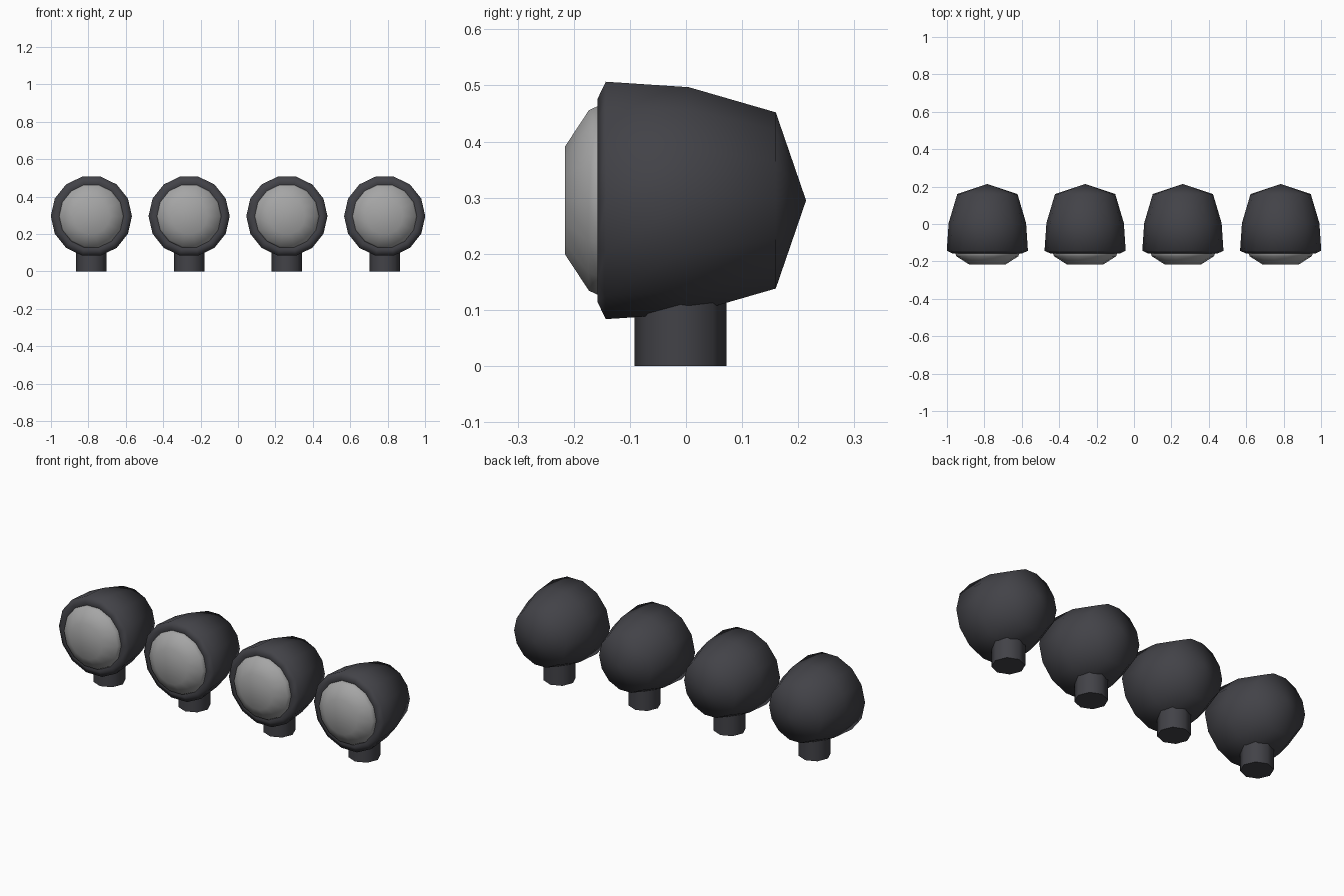
import bpy, bmesh, math
from mathutils import Vector

if "Cube" in bpy.data.objects:
    bpy.data.objects.remove(bpy.data.objects["Cube"])

SIDES, CZ = 14, 0.295


def material(name, rgb):
    m = bpy.data.materials.new(name)
    m.diffuse_color = (*rgb, 1)
    m.use_nodes = True
    m.node_tree.nodes["Principled BSDF"].inputs["Base Color"].default_value = m.diffuse_color
    return m


dark = material("dark_housing", (0.055, 0.055, 0.064))
glass = material("grey_lens", (0.38, 0.38, 0.38))


def lathe(name, profile, origin, axis, sides, mat, angle):
    """Spin (position, radius) pairs around the y or z axis; ends are capped."""
    bm = bmesh.new()
    rings = []
    for p, r in profile:
        ring = []
        for i in range(sides if r > 0 else 1):
            a = 2 * math.pi * i / sides
            u, v = r * math.cos(a), r * math.sin(a)
            ring.append(bm.verts.new((u, p, v) if axis == 'y' else (u, v, p)))
        rings.append(ring)
    for a, b in zip(rings, rings[1:]):
        for i in range(sides):
            j = (i + 1) % sides
            if len(b) == 1:
                bm.faces.new((a[i], a[j], b[0]))
            else:
                bm.faces.new((a[i], a[j], b[j], b[i]))
    for ring in (rings[0], rings[-1]):
        if len(ring) > 1:
            bm.faces.new(ring)
    bmesh.ops.recalc_face_normals(bm, faces=bm.faces)
    me = bpy.data.meshes.new(name)
    bm.to_mesh(me)
    bm.free()
    me.materials.append(mat)
    ob = bpy.data.objects.new(name, me)
    bpy.context.collection.objects.link(ob)
    ob.location = Vector(origin)
    bpy.ops.object.select_all(action='DESELECT')
    ob.select_set(True)
    bpy.context.view_layer.objects.active = ob
    bpy.ops.object.shade_smooth_by_angle(angle=math.radians(angle))


for n in range(4):
    x = -0.784 + n * 0.5227
    # rounded bowl with front rim
    lathe(f"lamp_housing_{n}",
          [(-0.150, 0.170), (-0.158, 0.185), (-0.143, 0.217), (0.005, 0.207),
           (0.160, 0.161), (0.214, 0)], (x, 0, CZ), 'y', SIDES, dark, 75)
    # domed lens
    lathe(f"lens_{n}", [(-0.140, 0.172), (-0.158, 0.172), (-0.173, 0.165), (-0.216, 0.098)],
          (x, 0, CZ), 'y', SIDES, glass, 65)
    # short mounting post
    lathe(f"post_{n}", [(0, 0.082), (0.13, 0.082)], (x, -0.01, 0), 'z', 8, dark, 50)
